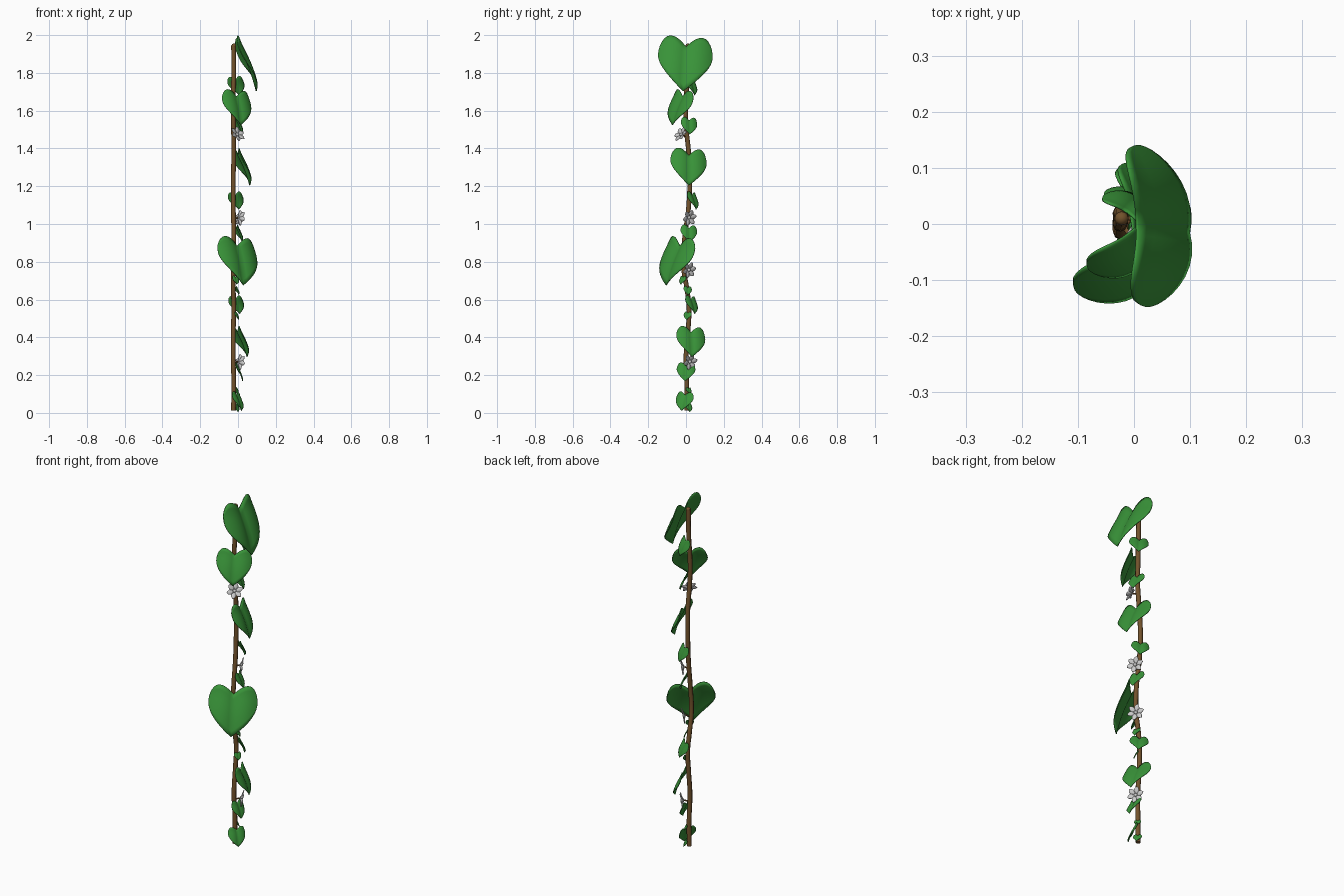
import bpy, math
from mathutils import Vector

if "Cube" in bpy.data.objects:
    bpy.data.objects.remove(bpy.data.objects["Cube"])


def material(name, col):
    m = bpy.data.materials.new(name)
    m.diffuse_color = (*col, 1)
    m.use_nodes = True
    m.node_tree.nodes["Principled BSDF"].inputs["Base Color"].default_value = m.diffuse_color
    return m


GREEN = material("leaf_green", (0.04, 0.29, 0.04))
BROWN = material("stem_brown", (0.17, 0.085, 0.025))
WHITE = material("petal_white", (0.85, 0.85, 0.85))

# stem path: (y, z), gently weaving; x stays almost constant
SX = -0.024
PATH = [(0.004, 0.012), (0.004, 0.15), (0.0, 0.3), (0.012, 0.45), (0.016, 0.56),
        (0.004, 0.66), (-0.014, 0.78), (-0.008, 0.92), (0.012, 1.07), (0.02, 1.22),
        (0.014, 1.38), (0.0, 1.52), (0.0, 1.65), (0.008, 1.8), (0.01, 1.945)]


def stem_y(z):
    for (y0, z0), (y1, z1) in zip(PATH, PATH[1:]):
        if z <= z1:
            return y0 + (y1 - y0) * max(0, (z - z0) / (z1 - z0))
    return PATH[-1][0]


def make_mesh(name, verts, faces, mat, thick=0):
    me = bpy.data.meshes.new(name)
    me.from_pydata(verts, [], faces)
    me.materials.append(mat)
    me.shade_smooth()
    ob = bpy.data.objects.new(name, me)
    bpy.context.collection.objects.link(ob)
    if thick:
        mod = ob.modifiers.new("thickness", "SOLIDIFY")
        mod.thickness = thick
        mod.offset = 0
    return ob


def tube(name, pts, r, mat):
    cu = bpy.data.curves.new(name, "CURVE")
    cu.dimensions = "3D"
    cu.bevel_depth = r
    cu.bevel_resolution = 2
    cu.use_fill_caps = True
    cu.resolution_u = 6
    sp = cu.splines.new("BEZIER")
    sp.bezier_points.add(len(pts) - 1)
    for b, p in zip(sp.bezier_points, pts):
        b.co = p
        b.handle_left_type = b.handle_right_type = "AUTO"
    cu.materials.append(mat)
    ob = bpy.data.objects.new(name, cu)
    bpy.context.collection.objects.link(ob)
    return ob


def frame(az, tilt):
    a, t = math.radians(az), math.radians(tilt)
    d, up = Vector((math.cos(a), math.sin(a), 0)), Vector((0, 0, 1))
    u = Vector((-math.sin(a), math.cos(a), 0))
    return u, up * math.cos(t) - d * math.sin(t), d * math.cos(t) + up * math.sin(t), d


def leaf(name, ztop, h, az, dy=0, roll=-5, tilt=21):
    """Heart-shaped leaf: columns across the width, each from upper to lower outline."""
    U, V, N, d = frame(az, tilt)
    s = h / math.cos(math.radians(tilt))
    zn = ztop - 0.19 * h
    org = Vector((SX, stem_y(zn) + dy, zn)) + d * (0.012 + 0.06 * h)
    cr, sr = math.cos(math.radians(roll)), math.sin(math.radians(roll))
    cols, rows = 20, 8
    verts, faces = [], []
    for i in range(cols + 1):
        q = math.sin(math.pi * (i / cols - 0.5))
        k = abs(q)
        if k > 0.6:
            top = -0.17 + 0.34 * math.sqrt(max(0, 1 - ((k - 0.6) / 0.4) ** 2))
        else:
            top = 0.17 * math.sin(math.pi / 2 * k / 0.6)
        bot = -0.17 - 0.65 * max(0, 1 - k) ** 0.55
        for j in range(rows + 1):
            v = top + (bot - top) * j / rows
            u = 0.465 * q
            n = 0.45 * abs(u) - 1.2 * u * u + 0.03 * math.sin(math.pi * min(1, max(0, -v / 0.83)))
            uu, vv = u * cr - v * sr, u * sr + v * cr
            verts.append(org + (U * uu + V * vv + N * n) * s)
    for i in range(cols):
        for j in range(rows):
            a = i * (rows + 1) + j
            faces.append((a, a + 1, a + rows + 2, a + rows + 1))
    make_mesh(name, verts, faces, GREEN, 0.002 + 0.012 * h)


def flower(name, c, az, tilt=0, r=0.043):
    """Six cupped pointed petals, a round centre and a short stalk to the stem."""
    U, V, N, d = frame(az, tilt)
    c = Vector(c)
    verts, faces = [], []
    prof = [(0.1, 0.12), (0.35, 0.24), (0.6, 0.31), (0.82, 0.22), (1.0, 0.04)]
    for p in range(6):
        a = p * math.pi / 3 + 0.25
        R = U * math.cos(a) + V * math.sin(a)
        T = V * math.cos(a) - U * math.sin(a)
        base = len(verts)
        for t, w in prof:
            lift = 0.6 * t - 0.3 * t * t
            for e in (-1, 0, 1):
                verts.append(c + (R * t + T * w * e + N * (lift + 0.06 * abs(e))) * r)
        for i in range(len(prof) - 1):
            for e in range(2):
                b = base + i * 3 + e
                faces.append((b, b + 3, b + 4, b + 1))
    make_mesh(name + "_petals", verts, faces, WHITE, 0.003)
    bpy.ops.mesh.primitive_uv_sphere_add(segments=12, ring_count=8, radius=0.009,
                                         location=c + N * 0.008)
    ob = bpy.context.object
    ob.name = name + "_centre"
    ob.data.materials.append(WHITE)
    ob.data.shade_smooth()
    tube(name + "_stalk", [Vector((SX, stem_y(c.z), c.z - 0.01)), c], 0.004, BROWN)


# stem
tube("stem", [(SX + 0.002 * math.sin(i * 2), y, z) for i, (y, z) in enumerate(PATH)], 0.0125, BROWN)
bpy.ops.mesh.primitive_uv_sphere_add(segments=12, ring_count=8, radius=0.0125,
                                     location=(SX + 0.002, 0.01, 1.943))
tip = bpy.context.object
tip.name = "stem_tip"
tip.data.materials.append(BROWN)
tip.data.shade_smooth()

# leaves: top height, vertical size, heading in degrees, sideways shift in y
LEAVES = [(1.993, 0.288, 4, -0.012), (1.782, 0.1, 60, 0), (1.71, 0.185, -52, 0),
          (1.565, 0.09, 20, 0.01), (1.40, 0.195, 14, -0.006), (1.17, 0.092, 60, 0),
          (0.995, 0.09, 18, 0.01), (0.932, 0.255, -51, 0), (0.725, 0.045, -45, 0),
          (0.67, 0.045, 20, 0), (0.62, 0.095, 55, 0), (0.535, 0.042, -20, 0),
          (0.457, 0.16, 20, 0.008), (0.265, 0.097, 0, 0), (0.135, 0.035, 40, 0),
          (0.112, 0.1, -25, 0), (0.05, 0.045, 40, 0)]
for i, (z, h, az, dy) in enumerate(LEAVES):
    leaf(f"leaf_{i + 1}", z, h, az, dy)

# flowers: centre, heading, upward tilt
FLOWERS = [((-0.008, -0.02, 1.47), -50, 30), ((0.0, 0.012, 1.035), 35, -10),
           ((-0.005, 0.01, 0.758), 40, -10), ((0.0, 0.016, 0.272), 35, -10)]
for i, (c, az, tilt) in enumerate(FLOWERS):
    flower(f"flower_{i + 1}", c, az, tilt)
